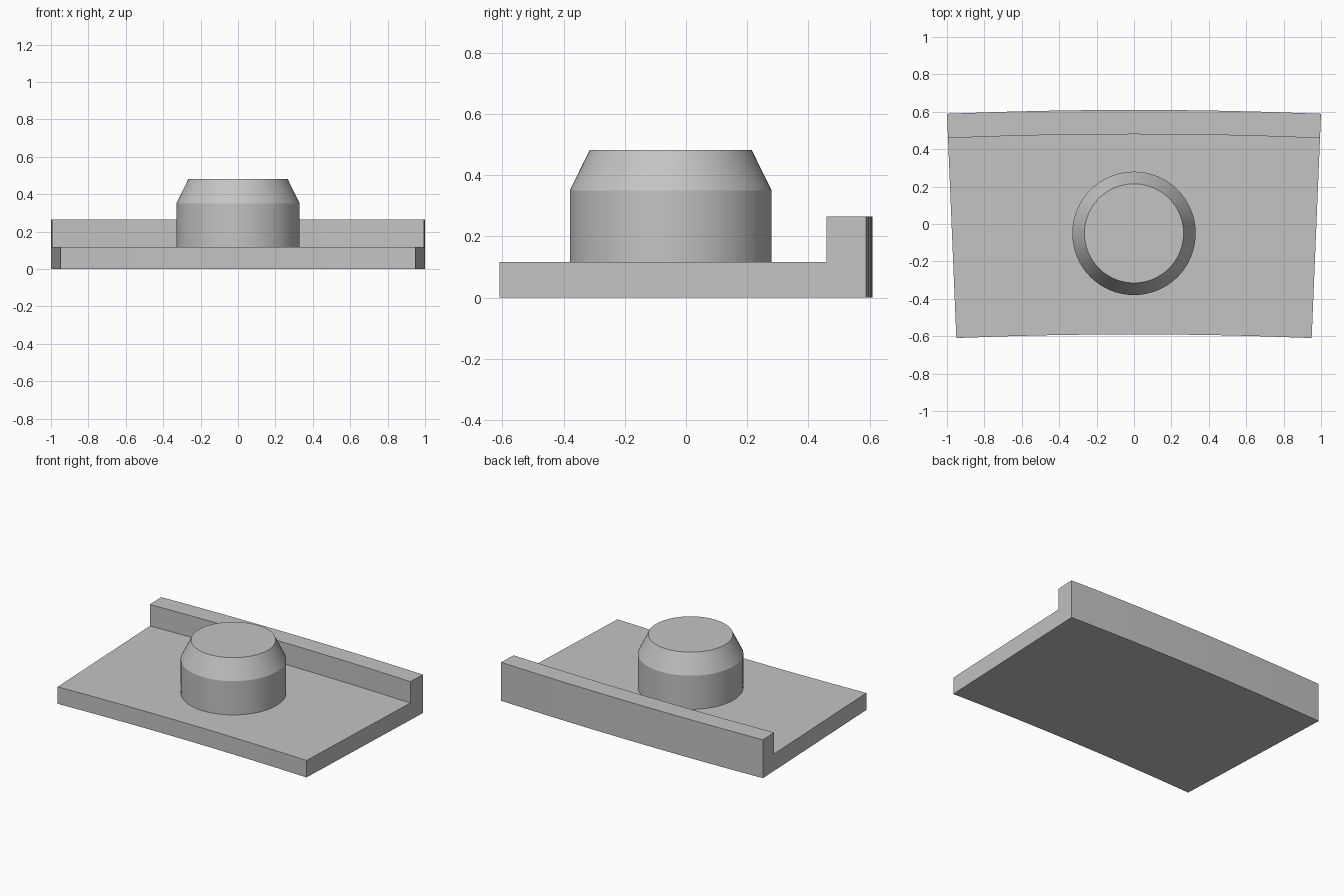
import bpy, bmesh, math

if "Cube" in bpy.data.objects:
    bpy.data.objects.remove(bpy.data.objects["Cube"])

grey = bpy.data.materials.new("plain_grey")
grey.diffuse_color = (0.55, 0.55, 0.55, 1)
grey.use_nodes = True
grey.node_tree.nodes["Principled BSDF"].inputs["Base Color"].default_value = grey.diffuse_color

CENTRE_Y = -23.39               # centre of the large shallow arc
HALF_ANGLE = math.asin(1 / 24)


def sweep(name, profile, angles, centre_y, closed):
    """Sweep an (r, z) profile about a vertical axis; angle 0 points to +y."""
    bm = bmesh.new()
    rings = [[bm.verts.new((r * math.sin(a), centre_y + r * math.cos(a), z))
              for r, z in profile] for a in angles]
    n = len(profile)
    pairs = list(zip(rings, rings[1:]))
    if closed:
        pairs.append((rings[-1], rings[0]))
    for p, q in pairs:
        for i in range(n - 1 if closed else n):
            j = (i + 1) % n
            bm.faces.new((p[i], p[j], q[j], q[i]))
    if closed:                  # bottom and top discs
        bm.faces.new([r[0] for r in rings])
        bm.faces.new([r[-1] for r in rings])
    else:                       # end sections
        bm.faces.new(rings[0])
        bm.faces.new(rings[-1])
    bmesh.ops.recalc_face_normals(bm, faces=bm.faces)
    mesh = bpy.data.meshes.new(name)
    bm.to_mesh(mesh)
    bm.free()
    mesh.materials.append(grey)
    obj = bpy.data.objects.new(name, mesh)
    bpy.context.collection.objects.link(obj)
    bpy.ops.object.select_all(action='DESELECT')
    obj.select_set(True)
    bpy.context.view_layer.objects.active = obj
    bpy.ops.object.shade_smooth_by_angle(angle=math.radians(20))
    return obj


# Curved plate with a raised lip along the back
SEG = 8
sweep("plate_with_lip",
      [(22.80, 0), (24.0, 0), (24.0, 0.265), (23.87, 0.265),
       (23.87, 0.117), (22.80, 0.117)],
      [HALF_ANGLE * (2 * i / SEG - 1) for i in range(SEG + 1)],
      CENTRE_Y, False)

# Round boss with a chamfered top
sweep("chamfered_boss",
      [(0.33, 0.117), (0.33, 0.35), (0.265, 0.482)],
      [math.tau * i / 64 for i in range(64)], -0.05, True)
